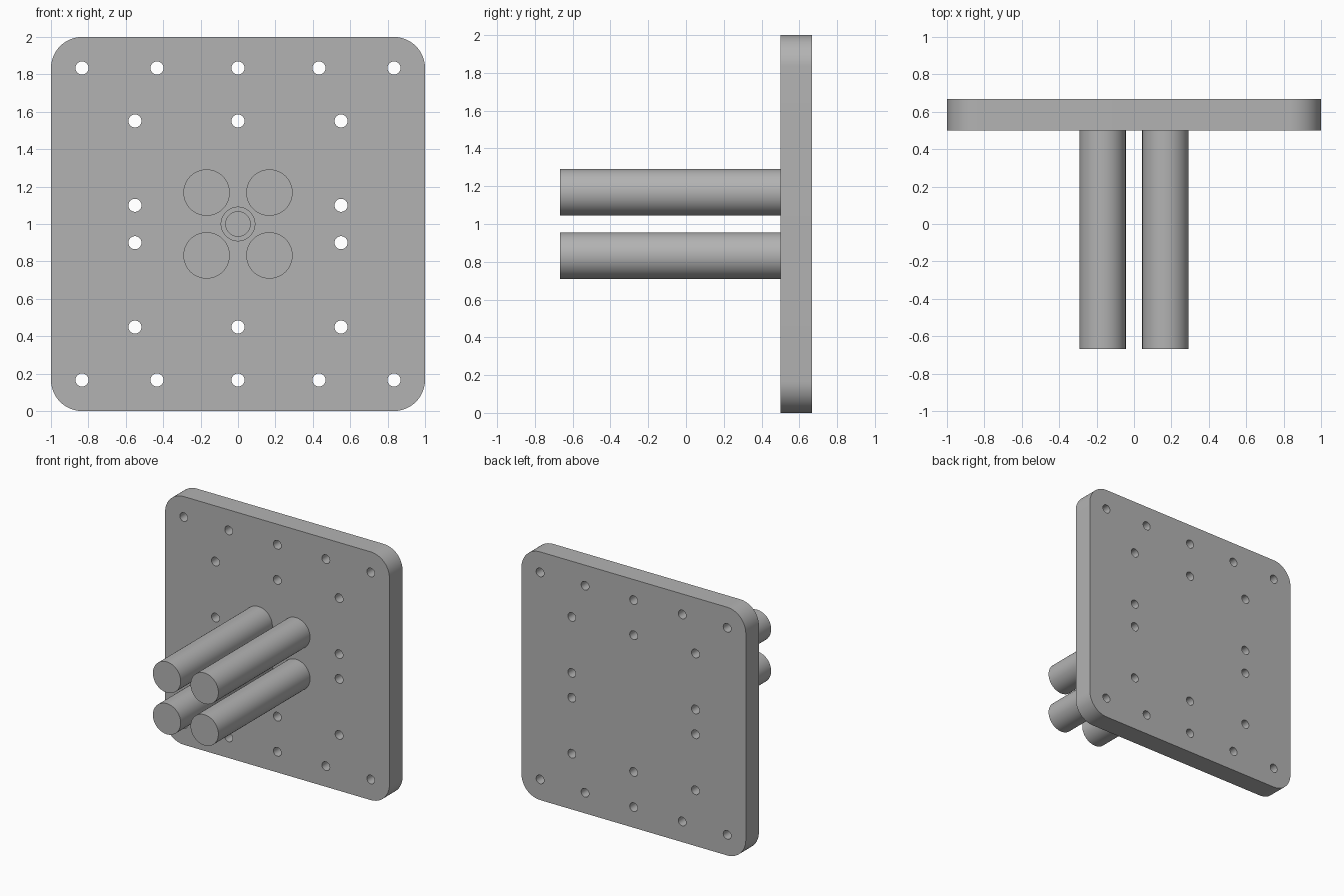
import bpy, bmesh, math
from mathutils import Matrix, Vector

if "Cube" in bpy.data.objects:
    bpy.data.objects.remove(bpy.data.objects["Cube"])

GREY = (0.45, 0.45, 0.45, 1)
grey = bpy.data.materials.new("plain grey")
grey.use_nodes = True
grey.diffuse_color = GREY
grey.node_tree.nodes["Principled BSDF"].inputs["Base Color"].default_value = GREY

FRONT, BACK = 0.5, 0.667   # plate faces along y
MID = 1.0                  # height of the plate centre


def add_cylinder(bm, x, z, radius, y0, y1, sides):
    """Closed cylinder lying along y."""
    place = Matrix.Translation((x, (y0 + y1) / 2, z)) @ Matrix.Rotation(math.pi / 2, 4, "X")
    bmesh.ops.create_cone(bm, cap_ends=True, segments=sides, radius1=radius,
                          radius2=radius, depth=y1 - y0, matrix=place)


def make_object(name, bm):
    bmesh.ops.recalc_face_normals(bm, faces=bm.faces)
    mesh = bpy.data.meshes.new(name)
    bm.to_mesh(mesh)
    bm.free()
    mesh.materials.append(grey)
    obj = bpy.data.objects.new(name, mesh)
    bpy.context.collection.objects.link(obj)
    return obj


def activate(obj):
    bpy.ops.object.select_all(action="DESELECT")
    obj.select_set(True)
    bpy.context.view_layer.objects.active = obj


def smooth(obj):
    activate(obj)
    bpy.ops.object.shade_smooth_by_angle(angle=math.radians(30))


def cut(obj, bm):
    """Subtract the cutter mesh and discard it."""
    cutter = make_object("cutter", bm)
    cutter.hide_render = True
    activate(obj)
    mod = obj.modifiers.new("cut", "BOOLEAN")
    mod.operation = "DIFFERENCE"
    mod.solver = "EXACT"
    mod.object = cutter
    bpy.ops.object.modifier_apply(modifier=mod.name)
    bpy.data.objects.remove(cutter)


# Plate with rounded corners
bm = bmesh.new()
size = Matrix.Diagonal((2, BACK - FRONT, 2, 1))
bmesh.ops.create_cube(bm, size=1, matrix=Matrix.Translation((0, (FRONT + BACK) / 2, MID)) @ size)
corners = [e for e in bm.edges
           if abs((e.verts[0].co - e.verts[1].co).normalized().dot(Vector((0, 1, 0)))) > 0.9]
bmesh.ops.bevel(bm, geom=corners, offset=0.167, segments=16, profile=0.5, affect="EDGES")
plate = make_object("mounting_plate", bm)

# Bolt holes: rows mirrored about the plate centre
hole_rows = [
    (0.834, (-0.834, -0.433, 0, 0.433, 0.834)),
    (0.551, (-0.551, 0, 0.551)),
    (0.1, (-0.551, 0.551)),
]
bm = bmesh.new()
for height, columns in hole_rows:
    for side in (-1, 1):
        for x in columns:
            add_cylinder(bm, x, MID + side * height, 0.035, FRONT - 0.1, BACK + 0.1, 32)
cut(plate, bm)

# Stepped blind bore in the middle of the front face
for radius, depth in ((0.09, 0.04), (0.066, 0.1)):
    bm = bmesh.new()
    add_cylinder(bm, 0, MID, radius, FRONT - 0.1, FRONT + depth, 48)
    cut(plate, bm)
smooth(plate)

# Four rods standing out from the front face
for side, x in (("right", -0.168), ("left", 0.168)):
    for level, z in (("lower", -0.168), ("upper", 0.168)):
        bm = bmesh.new()
        add_cylinder(bm, x, MID + z, 0.124, -BACK, FRONT, 64)
        smooth(make_object(f"{level}_{side}_rod", bm))
